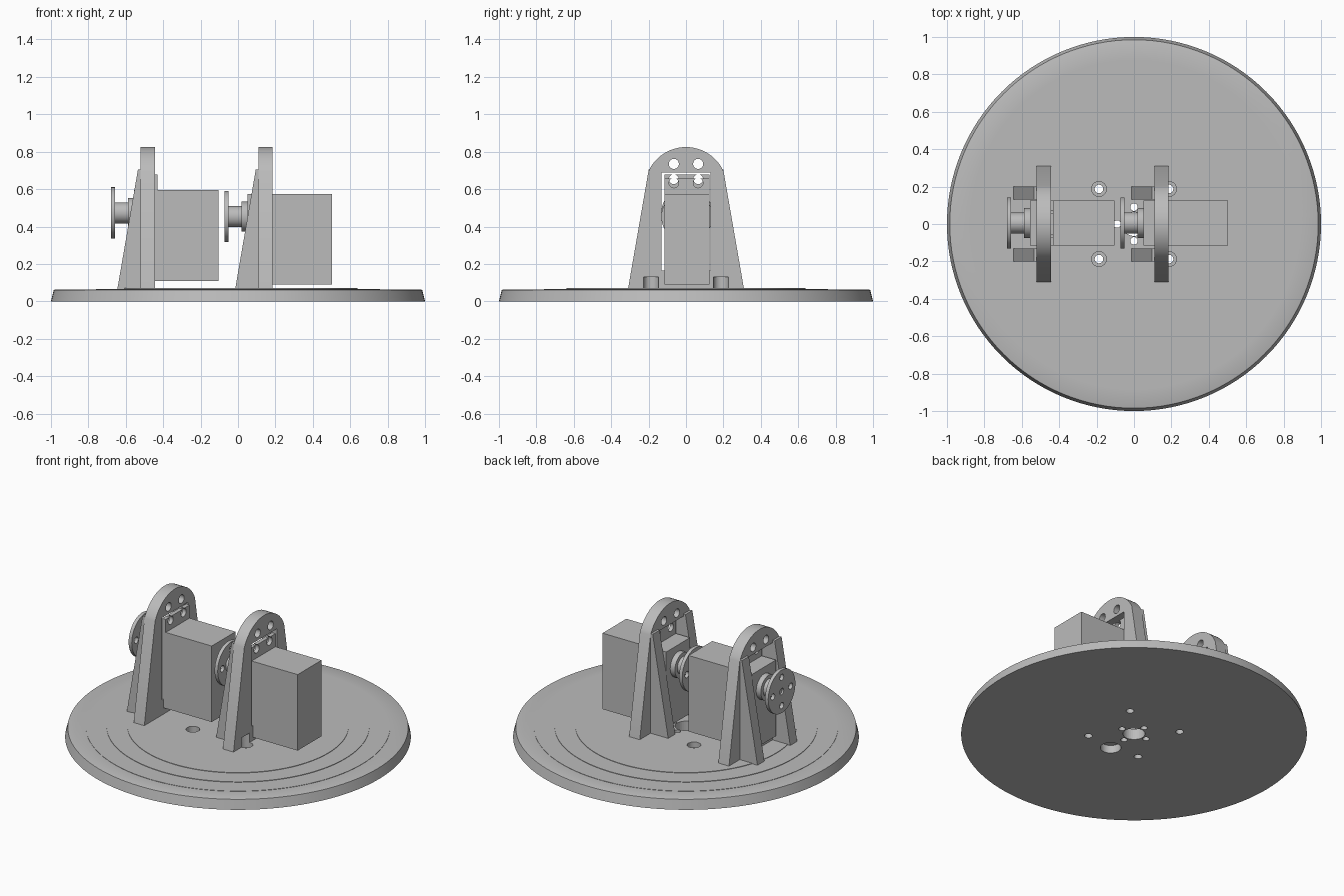
import bpy, bmesh, math
from mathutils import Matrix, Vector

cube = bpy.data.objects.get("Cube")
if cube:
    bpy.data.objects.remove(cube, do_unlink=True)

grey = bpy.data.materials.new("plain_grey")
grey.use_nodes = True
GREY = (0.5, 0.5, 0.5, 1)
grey.diffuse_color = GREY
grey.node_tree.nodes["Principled BSDF"].inputs["Base Color"].default_value = GREY


def finish(name, bm):
    bmesh.ops.recalc_face_normals(bm, faces=bm.faces)
    mesh = bpy.data.meshes.new(name)
    bm.to_mesh(mesh)
    bm.free()
    mesh.materials.append(grey)
    obj = bpy.data.objects.new(name, mesh)
    bpy.context.collection.objects.link(obj)
    return obj


def box(name, lo, hi):
    lo, hi = Vector(lo), Vector(hi)
    bm = bmesh.new()
    place = Matrix.Translation((lo + hi) / 2) @ Matrix.Diagonal((*(hi - lo), 1))
    bmesh.ops.create_cube(bm, size=1, matrix=place)
    return finish(name, bm)


def cylinder(name, axis, a, b, center, radius, sides=32):
    """Cylinder from a to b along x or z; center holds the other two coordinates."""
    mid = (a + b) / 2
    if axis == "x":
        place = Matrix.Translation((mid, *center)) @ Matrix.Rotation(math.pi / 2, 4, "Y")
    else:
        place = Matrix.Translation((*center, mid))
    bm = bmesh.new()
    bmesh.ops.create_cone(bm, cap_ends=True, segments=sides, radius1=radius,
                          radius2=radius, depth=b - a, matrix=place)
    return finish(name, bm)


def extrude(name, points, offset):
    bm = bmesh.new()
    face = bm.faces.new([bm.verts.new(p) for p in points])
    new = bmesh.ops.extrude_face_region(bm, geom=[face])["geom"]
    bmesh.ops.translate(bm, vec=offset, verts=[v for v in new if isinstance(v, bmesh.types.BMVert)])
    return finish(name, bm)


def lathe(name, profile, sides):
    bm = bmesh.new()
    verts = [bm.verts.new((r, 0, z)) for r, z in profile]
    edges = [bm.edges.new(pair) for pair in zip(verts, verts[1:])]
    bmesh.ops.spin(bm, geom=verts + edges, cent=(0, 0, 0), axis=(0, 0, 1),
                   angle=math.tau, steps=sides)
    bmesh.ops.remove_doubles(bm, verts=bm.verts, dist=0.0001)
    return finish(name, bm)


def cut(obj, cutters):
    """Subtract each cutter, bake the result and discard the cutters."""
    for cutter in cutters:
        cutter.hide_render = True
        mod = obj.modifiers.new("cut", "BOOLEAN")
        mod.operation = "DIFFERENCE"
        mod.solver = "EXACT"
        mod.object = cutter
    graph = bpy.context.evaluated_depsgraph_get()
    graph.update()
    mesh = bpy.data.meshes.new_from_object(obj.evaluated_get(graph))
    obj.modifiers.clear()
    obj.data = mesh
    for cutter in cutters:
        bpy.data.objects.remove(cutter, do_unlink=True)


parts = []
TOP = 0.066

# Round base with shallow concentric steps
base = lathe("base_plate", [(0, 0), (1, 0), (0.985, 0.06), (0.98, 0.062),
                            (0.88, 0.062), (0.88, 0.064), (0.76, 0.064), (0.76, 0.067),
                            (0.64, 0.067), (0.64, 0.07), (0, 0.07)], 128)
holes = [cylinder("hole", "z", -0.1, 0.2, (0, 0), 0.064),
         cylinder("hole", "z", -0.1, 0.05, (0, -0.21), 0.06)]
for i in range(4):
    turn = i * math.pi / 2
    holes.append(cylinder("hole", "z", -0.1, 0.2,
                          (0.09 * math.cos(turn), 0.09 * math.sin(turn)), 0.02, 24))
    turn += math.pi / 4
    spot = (0.265 * math.cos(turn), 0.265 * math.sin(turn))
    holes.append(cylinder("hole", "z", -0.1, 0.2, spot, 0.023, 24))
    holes.append(cylinder("hole", "z", 0.035, 0.2, spot, 0.04, 24))
cut(base, holes)
parts.append(base)


def bracket(label, x):
    """Arched upright with a window, screw holes and two sloping ribs; x is its back face."""
    outline = [(x, -0.31, TOP), (x, 0.31, TOP)]
    for i in range(25):
        turn = math.radians(24 + 132 * i / 24)
        outline.append((x, 0.22 * math.cos(turn), 0.605 + 0.22 * math.sin(turn)))
    plate = extrude(label + "_bracket", outline, (0.075, 0, 0))
    cutters = [box("window", (x - 0.1, -0.13, 0.165), (x + 0.2, 0.13, 0.69))]
    for side in (-1, 1):
        cutters.append(cylinder("hole", "x", x - 0.1, x + 0.2, (side * 0.065, 0.735), 0.027, 24))
        # Clearance for the base screw heads
        cutters.append(cylinder("hole", "z", 0.0, 0.13, (0.187, side * 0.187), 0.04, 24))
    cut(plate, cutters)
    parts.append(plate)
    for side, word in ((-1, "front"), (1, "back")):
        wedge = [(x, side * 0.13, TOP), (x - 0.125, side * 0.13, TOP),
                 (x - 0.015, side * 0.13, 0.705), (x, side * 0.13, 0.705)]
        parts.append(extrude(f"{label}_{word}_rib", wedge, (0, side * 0.07, 0)))


def motor(label, x, z):
    """Boxed motor along x with mounting flange, collar, shaft and drilled disc horn."""
    axis = (0.005, z)
    parts.append(box(label + "_motor_body", (x + 0.125, -0.115, z - 0.363), (x + 0.575, 0.125, z + 0.122)))
    flange = box(label + "_motor_flange", (x + 0.225, -0.115, z - 0.363), (x + 0.25, 0.125, z + 0.205))
    cut(flange, [cylinder("hole", "x", x, x + 0.4, (side * 0.065, z + 0.18), 0.026, 24)
                 for side in (-1, 1)])
    parts.append(flange)
    parts.append(cylinder(label + "_motor_collar", "x", x + 0.092, x + 0.13, axis, 0.08))
    parts.append(cylinder(label + "_motor_shaft", "x", x + 0.015, x + 0.1, axis, 0.056))
    horn = cylinder(label + "_disc_horn", "x", x, x + 0.022, axis, 0.137, 48)
    drills = [cylinder("hole", "x", x - 0.1, x + 0.012, axis, 0.02, 24)]
    for i in range(4):
        turn = i * math.pi / 2
        spot = (axis[0] + 0.09 * math.cos(turn), z + 0.09 * math.sin(turn))
        drills.append(cylinder("hole", "x", x - 0.1, x + 0.1, spot, 0.02, 24))
    cut(horn, drills)
    parts.append(horn)


bracket("right", -0.52)
bracket("left", 0.11)
motor("right", -0.68, 0.473)
motor("left", -0.073, 0.453)

# Smooth round walls while keeping edges crisp
bpy.ops.object.select_all(action="DESELECT")
for part in parts:
    part.select_set(True)
bpy.context.view_layer.objects.active = base
bpy.ops.object.shade_smooth_by_angle(angle=math.radians(30))
